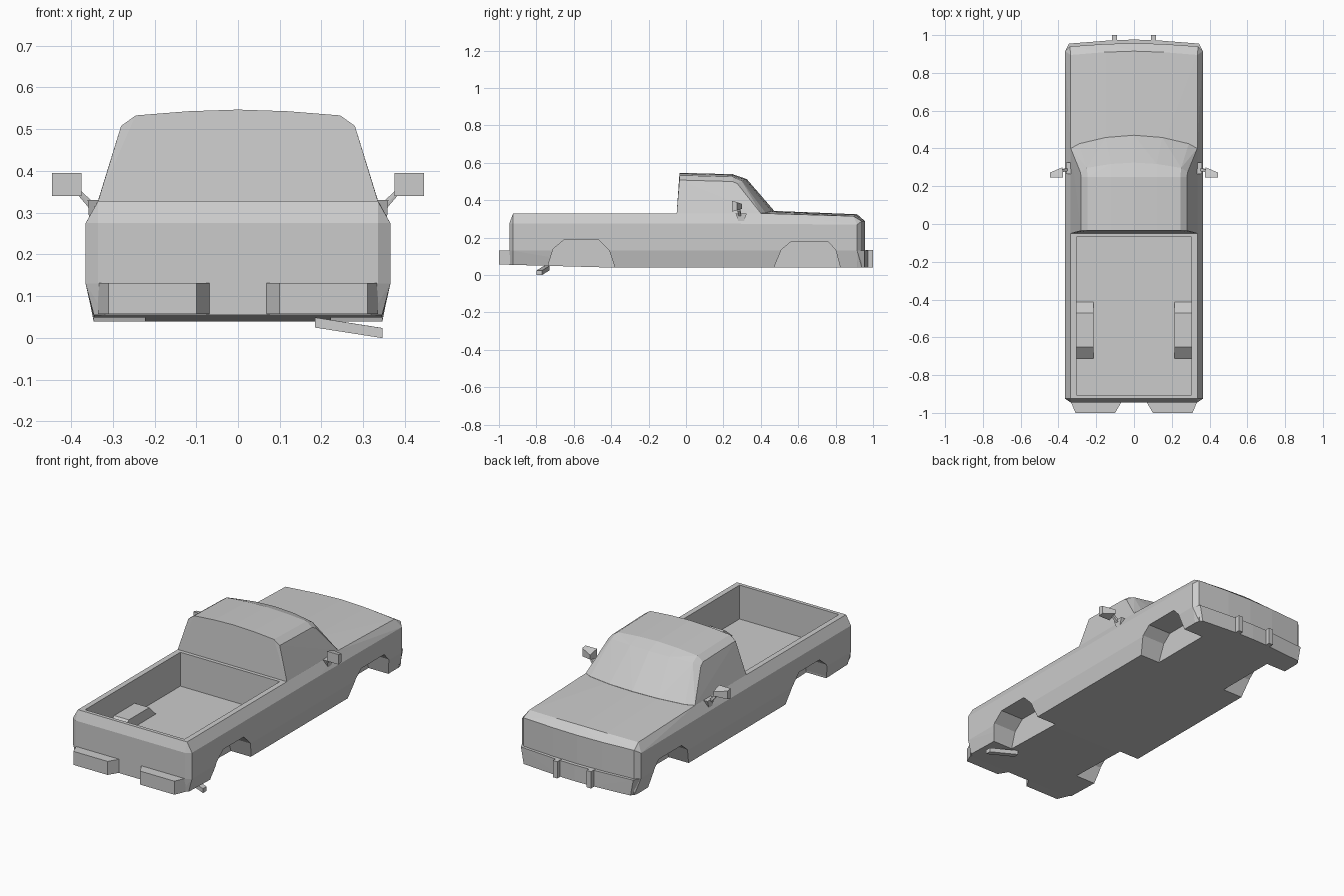
import bpy, bmesh

cube = bpy.data.objects.get("Cube")
if cube:
    bpy.data.objects.remove(cube, do_unlink=True)

grey = bpy.data.materials.new("plain_grey")
grey.use_nodes = True
grey.diffuse_color = (0.6, 0.6, 0.6, 1)
for node in grey.node_tree.nodes:
    if node.type == 'BSDF_PRINCIPLED':
        node.inputs["Base Color"].default_value = (0.6, 0.6, 0.6, 1)
        node.inputs["Roughness"].default_value = 0.8


def add_hull(bm, points):
    """Add the convex solid around the points."""
    verts = [bm.verts.new(p) for p in points]
    bmesh.ops.convex_hull(bm, input=verts)
    loose = [v for v in verts if v.is_valid and not v.link_faces]
    bmesh.ops.delete(bm, geom=loose, context='VERTS')


def finish(bm, name):
    bmesh.ops.remove_doubles(bm, verts=bm.verts[:], dist=0.0005)
    bmesh.ops.dissolve_limit(bm, angle_limit=0.01, verts=bm.verts[:], edges=bm.edges[:])
    bmesh.ops.recalc_face_normals(bm, faces=bm.faces[:])
    mesh = bpy.data.meshes.new(name)
    bm.to_mesh(mesh)
    bm.free()
    mesh.materials.append(grey)
    obj = bpy.data.objects.new(name, mesh)
    bpy.context.collection.objects.link(obj)
    return obj


def hull(name, points):
    bm = bmesh.new()
    add_hull(bm, points)
    return finish(bm, name)


def both(points):
    """Points together with their mirror images in x."""
    return points + [(-x, y, z) for x, y, z in points if x]


def box(x0, x1, y0, y1, z0, z1):
    return [(x, y, z) for x in (x0, x1) for y in (y0, y1) for z in (z0, z1)]


def prism(profile, x0, x1):
    return [(x, y, z) for x in (x0, x1) for y, z in profile]


def cut(target, cutter):
    mod = target.modifiers.new("cut", 'BOOLEAN')
    mod.operation = 'DIFFERENCE'
    mod.solver = 'EXACT'
    mod.object = cutter
    bpy.context.view_layer.objects.active = target
    bpy.ops.object.modifier_apply(modifier=mod.name)
    bpy.data.objects.remove(cutter, do_unlink=True)


# Body shell: two convex halves welded under the cab
SEAM = 0.2


def section(y, bottom=0.04, top=0.328):
    return both([(0.345, y, bottom), (0.365, y, 0.13),
                 (0.365, y, 0.275), (0.335, y, top)])


tail = both([(0.318, -0.945, 0.055), (0.335, -0.945, 0.13), (0.335, -0.945, 0.275)])
rear_half = tail + section(-0.925, 0.0545) + section(-0.4) + section(SEAM)

hood = both([(0.335, 0.40, 0.33), (0.15, 0.40, 0.342), (0, 0.40, 0.346),
             (0.335, 0.895, 0.315), (0.15, 0.91, 0.322), (0, 0.915, 0.325)])
nose = both([(x, y, z) for x, y in ((0.34, 0.94), (0.15, 0.953), (0, 0.957))
             for z in (0.04, 0.288)])
flank = both([(0.345, 0.915, 0.04), (0.365, 0.915, 0.13), (0.365, 0.915, 0.27)])

bm = bmesh.new()
add_hull(bm, rear_half)
add_hull(bm, section(SEAM) + hood + flank + nose)
seam_faces = [f for f in bm.faces if all(abs(v.co.y - SEAM) < 1e-4 for v in f.verts)]
bmesh.ops.delete(bm, geom=seam_faces, context='FACES')
body = finish(bm, "truck_body")

# Open bed, keeping a wheel housing on each side of its floor
rear_arch = [(-0.745, 0.0), (-0.735, 0.06), (-0.71, 0.14), (-0.65, 0.19),
             (-0.47, 0.19), (-0.41, 0.13), (-0.38, 0.04), (-0.37, 0.0)]
front_arch = [(0.46, 0.0), (0.47, 0.04), (0.51, 0.135), (0.56, 0.177),
              (0.76, 0.177), (0.80, 0.135), (0.825, 0.04), (0.835, 0.0)]
bed = hull("bed_cutter", box(-0.305, 0.305, -0.905, -0.07, 0.14, 0.5))
for side in (1, -1):
    housing = [(y, z + 0.008) for y, z in rear_arch]
    cut(bed, hull("housing_cutter", prism(housing, side * 0.215, side * 0.4)))
cut(body, bed)

# Wheel arches
for side in (1, -1):
    for arch in (rear_arch, front_arch):
        cut(body, hull("arch_cutter", prism(arch, side * 0.223, side * 0.5)))

# Cab with crowned roof and bowed windscreen
roof = [(0.28, 0.508), (0.245, 0.533), (0.12, 0.543), (0, 0.547)]
cab = [(x, -0.035, z) for x, z in roof]
cab += [(x, 0.25, z - 0.008) for x, z in roof]
cab += [(0.284, 0.275, 0.488), (0.25, 0.297, 0.504), (0.12, 0.318, 0.511), (0, 0.325, 0.513)]
for x, y, z in ((0.335, 0.40, 0.33), (0.29, 0.425, 0.333),
                (0.15, 0.458, 0.341), (0, 0.47, 0.345), (0.335, -0.05, 0.328)):
    cab += [(x, y, z), (x, y, 0.31)]
hull("cab", both(cab))

# Front bumper and its upright guards
bumper = []
for x, y in ((0.364, 0.915), (0.345, 0.955), (0.1, 0.974), (0, 0.976), (0.34, 0.89)):
    bumper += [(x, y, 0.13), (x * 0.95, y, 0.04)]
hull("front_bumper", both(bumper))

for side, word in ((1, "left"), (-1, "right")):
    hull("bumper_guard_" + word,
         box(side * 0.09, side * 0.117, 0.96, 1.0, 0.04, 0.133))

    # Rear bumper half with angled ends
    plan = [(0.335, -0.94), (0.31, -1.0), (0.1, -1.0), (0.065, -0.94)]
    hull("rear_bumper_" + word,
         [(side * x, y, z) for x, y in plan for z in (0.057, 0.132)])

    # Wing mirror: tapered housing, stalk and foot
    mirror = box(0.375, 0.446, 0.245, 0.25, 0.34, 0.395)
    mirror += [(0.446, 0.272, 0.345), (0.446, 0.272, 0.39),
               (0.378, 0.30, 0.355), (0.378, 0.30, 0.38)]
    stalk = box(0.352, 0.36, 0.28, 0.295, 0.315, 0.33)
    stalk += box(0.376, 0.384, 0.275, 0.29, 0.343, 0.352)
    foot = [(0.33, 0.265, 0.33), (0.33, 0.325, 0.33), (0.36, 0.265, 0.33),
            (0.36, 0.325, 0.33), (0.357, 0.28, 0.288), (0.357, 0.31, 0.288)]
    for name, part in (("mirror", mirror), ("mirror_stalk", stalk), ("mirror_foot", foot)):
        hull(name + "_" + word, [(side * x, y, z) for x, y, z in part])

# Exhaust pipe slanting out under the bed
hull("exhaust_pipe", box(0.184, 0.186, -0.76, -0.73, 0.025, 0.049)
     + box(0.344, 0.346, -0.80, -0.77, 0.0, 0.024))
